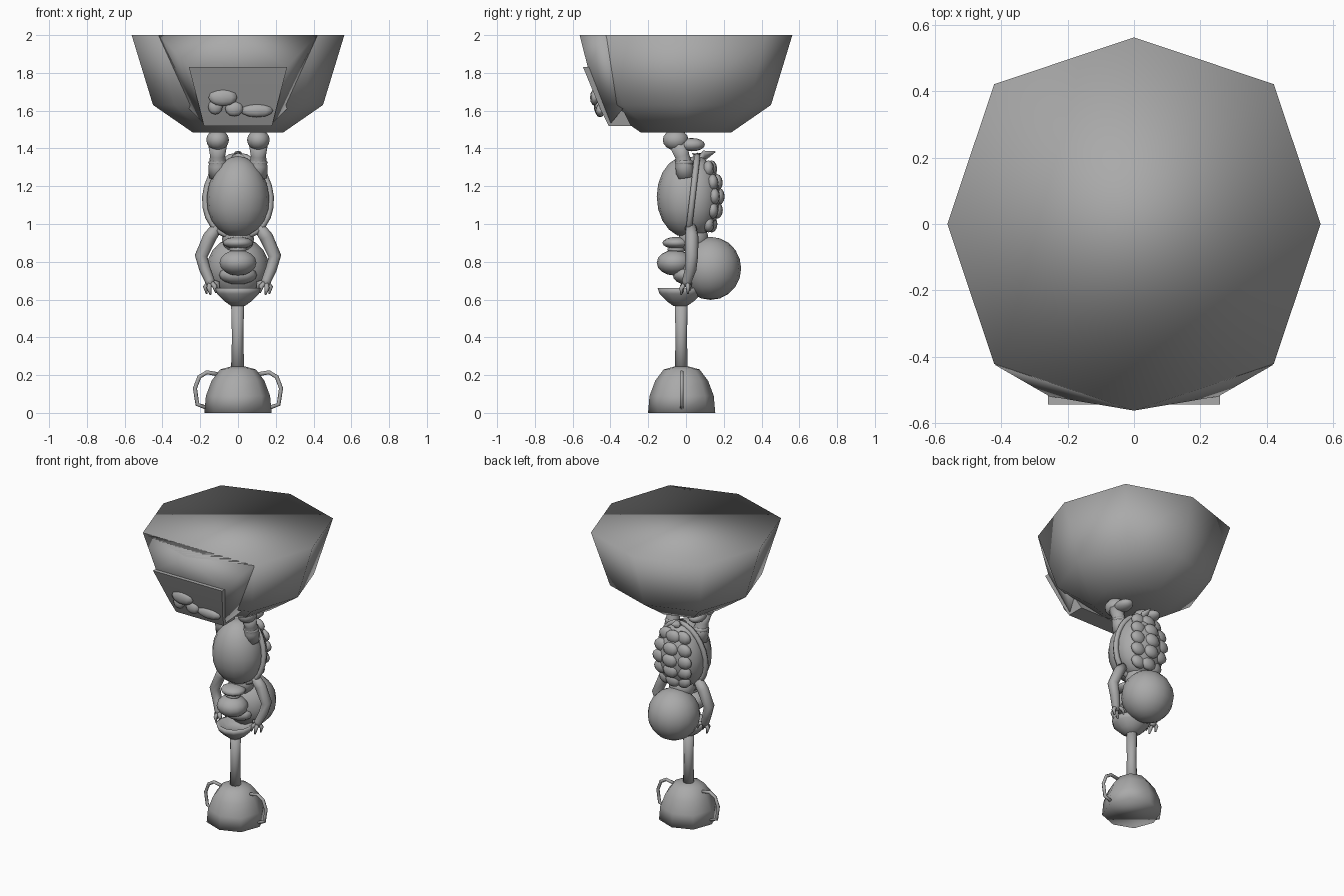
import bpy, bmesh
from math import sin, cos, pi
from mathutils import Vector

if "Cube" in bpy.data.objects:
    bpy.data.objects.remove(bpy.data.objects["Cube"])

grey = bpy.data.materials.new("plain_grey")
grey.use_nodes = True
grey.diffuse_color = (0.4, 0.4, 0.4, 1)
grey.node_tree.nodes["Principled BSDF"].inputs["Base Color"].default_value = (0.4, 0.4, 0.4, 1)


def finish(name, bm, smooth=True):
    bmesh.ops.recalc_face_normals(bm, faces=bm.faces)
    mesh = bpy.data.meshes.new(name)
    for f in bm.faces:
        f.smooth = smooth
    bm.to_mesh(mesh)
    bm.free()
    mesh.materials.append(grey)
    obj = bpy.data.objects.new(name, mesh)
    bpy.context.collection.objects.link(obj)
    return obj


def loft(name, rings, smooth=True):
    """Skin a list of equal-length point rings and cap both ends."""
    bm = bmesh.new()
    loops = [[bm.verts.new(p) for p in ring] for ring in rings]
    n = len(loops[0])
    for a, b in zip(loops, loops[1:]):
        for i in range(n):
            j = (i + 1) % n
            bm.faces.new((a[i], a[j], b[j], b[i]))
    bm.faces.new(loops[0])
    bm.faces.new(loops[-1])
    return finish(name, bm, smooth)


def lathe(name, profile, centre=(0, 0), sides=8, diagonal=1.0, depth=1.0):
    def ring(r, z):
        out = []
        for i in range(sides):
            a = 2 * pi * i / sides
            k = r * (diagonal if i % 2 else 1)
            out.append((centre[0] + k * cos(a), centre[1] + depth * k * sin(a), z))
        return out
    return loft(name, [ring(r, z) for r, z in profile])


def tube(name, points, radii, sides=8):
    """Tapered tube following a path."""
    pts = [Vector(p) for p in points]
    rings = []
    for i, p in enumerate(pts):
        t = (pts[min(i + 1, len(pts) - 1)] - pts[max(i - 1, 0)]).normalized()
        u = t.cross(Vector((0, 1, 0) if abs(t.y) < 0.9 else (1, 0, 0))).normalized()
        v = t.cross(u)
        rings.append([p + radii[i] * (u * cos(2 * pi * k / sides) + v * sin(2 * pi * k / sides))
                      for k in range(sides)])
    return loft(name, rings)


def ball(name, loc, size, seg=16, rings=10, squash=None):
    bm = bmesh.new()
    bmesh.ops.create_uvsphere(bm, u_segments=seg, v_segments=rings, radius=1)
    for v in bm.verts:
        p = Vector(v.co)
        if squash:
            p = squash(p)
        v.co = [loc[i] + p[i] * size[i] for i in range(3)]
    return finish(name, bm)


def sharp(obj, angle=0.6):
    bpy.ops.object.select_all(action="DESELECT")
    obj.select_set(True)
    bpy.context.view_layer.objects.active = obj
    bpy.ops.object.shade_smooth_by_angle(angle=angle)


# Trophy base, stem and dish
lathe("trophy_base", [(.178, 0), (.17, .09), (.14, .17), (.095, .23), (.04, .245)], (0, -.023), diagonal=1.03)
lathe("trophy_stem", [(.035, .22), (.03, .4), (.035, .6)], (-.002, -.025), 12)
lathe("trophy_dish", [(.035, .565), (.07, .59), (.11, .63), (.12, .66), (.1, .662), (.06, .63)],
      (0, -.03), 12)

# Large bowl carried on the feet
lathe("big_bowl", [(.24, 1.485), (.45, 1.63), (.563, 2)], diagonal=1.06)

# Raised panel on the bowl front
def panel_row(w, y, z, t):
    return [(-w, y, z), (w, y, z), (w, y + t, z), (-w, y + t, z)]

sharp(loft("bowl_front_panel", [panel_row(.18, -.41, 1.52, .12), panel_row(.2, -.45, 1.6, .12),
                                panel_row(.26, -.545, 1.83, .08)]))
bm = bmesh.new()
for s in (-1, 1):
    for p in ((.42, -.425, 2), (.255, -.52, 1.83), (.18, -.4, 1.53), (.3, -.3, 1.65)):
        bm.verts.new((s * p[0], p[1], p[2]))
bm.verts.new((0, -.563, 2))
bmesh.ops.convex_hull(bm, input=bm.verts)
finish("bowl_front_web", bm)
for x, z, w, h in ((-.08, 1.67, .08, .045), (-.12, 1.62, .04, .04), (.1, 1.6, .09, .035), (-.02, 1.61, .05, .04)):
    ball("panel_relief", (x, -.475 - (z - 1.65) * .4, z), (w, .025, h), 10, 6)

# Belly and shell
def egg(p):
    return Vector((p.x * (1 - .08 * p.z), p.y, p.z))

ball("belly", (0, .0, 1.145), (.165, .155, .215), 16, 10, egg)
ball("shell", (0, .05, 1.145), (.165, .135, .215), 16, 10, egg)
tube("shell_rim", [(.172 * sin(a) * (1 - .1 * cos(a)), .035 + .025 * cos(a), 1.145 + .215 * cos(a))
                   for a in (2 * pi * i / 24 for i in range(25))], [.018] * 25, 6)
for row in range(5):
    z = 1.0 + row * .073
    bulge = cos((z - 1.145) / .215 * 1.2)
    for x in (-.09, 0, .09):
        y = .05 + .125 * bulge * (1 if x == 0 else .8)
        ball("shell_scute", (x * bulge, y, z), (.055, .03, .045), 10, 6)

# Head, snout and open mouth
ball("head", (0, .13, .765), (.165, .162, .167), 16, 10)
ball("neck", (0, .04, .92), (.085, .08, .08), 12, 8)
ball("snout", (0, -.06, .795), (.1, .095, .068), 14, 8)
ball("muzzle_brow", (0, -.0, .73), (.1, .07, .05), 12, 8)
ball("lower_jaw", (0, -.05, .9), (.08, .075, .032), 12, 8)
ball("tongue", (0, -.05, .865), (.05, .05, .018), 10, 6)

# Arms, hands, legs and feet
for s, side in ((1, "left"), (-1, "right")):
    tube(side + "_arm", [(s * .11, .025, .985), (s * .15, .03, .93), (s * .195, .03, .83),
                         (s * .175, .025, .76), (s * .15, .005, .7), (s * .145, -.0, .67)],
         [.03, .036, .034, .03, .026, .02])
    for dx, y, z in ((.115, -.02, .635), (.145, -.025, .625), (.165, .01, .63), (.1, .02, .65)):
        tube(side + "_finger", [(s * .148, .005, .695), (s * (dx + .008), y, z + .035), (s * dx, y, z)],
             [.015, .013, .005], 6)
    tube(side + "_leg", [(s * .1, .0, 1.25), (s * .108, -.01, 1.31), (s * .108, -.02, 1.36), (s * .108, -.04, 1.42)],
         [.055, .048, .04, .05], 10)
    ball(side + "_cuff", (s * .108, -.01, 1.325), (.05, .05, .022), 12, 6)
    ball(side + "_foot", (s * .108, -.055, 1.445), (.06, .068, .055), 12, 8)
    ball(side + "_heel", (s * .108, .03, 1.42), (.05, .07, .035), 12, 8)
    # Handle on the trophy base
    tube(side + "_handle", [(s * .11, -.023, .205), (s * .165, -.023, .215), (s * .205, -.023, .19),
                            (s * .228, -.023, .13), (s * .215, -.023, .045), (s * .16, -.023, .025)],
         [.011] * 6, 6)

# Tail
tube("tail", [(0, .05, 1.34), (0, .1, 1.365), (0, .155, 1.383)], [.04, .025, .003], 8)
